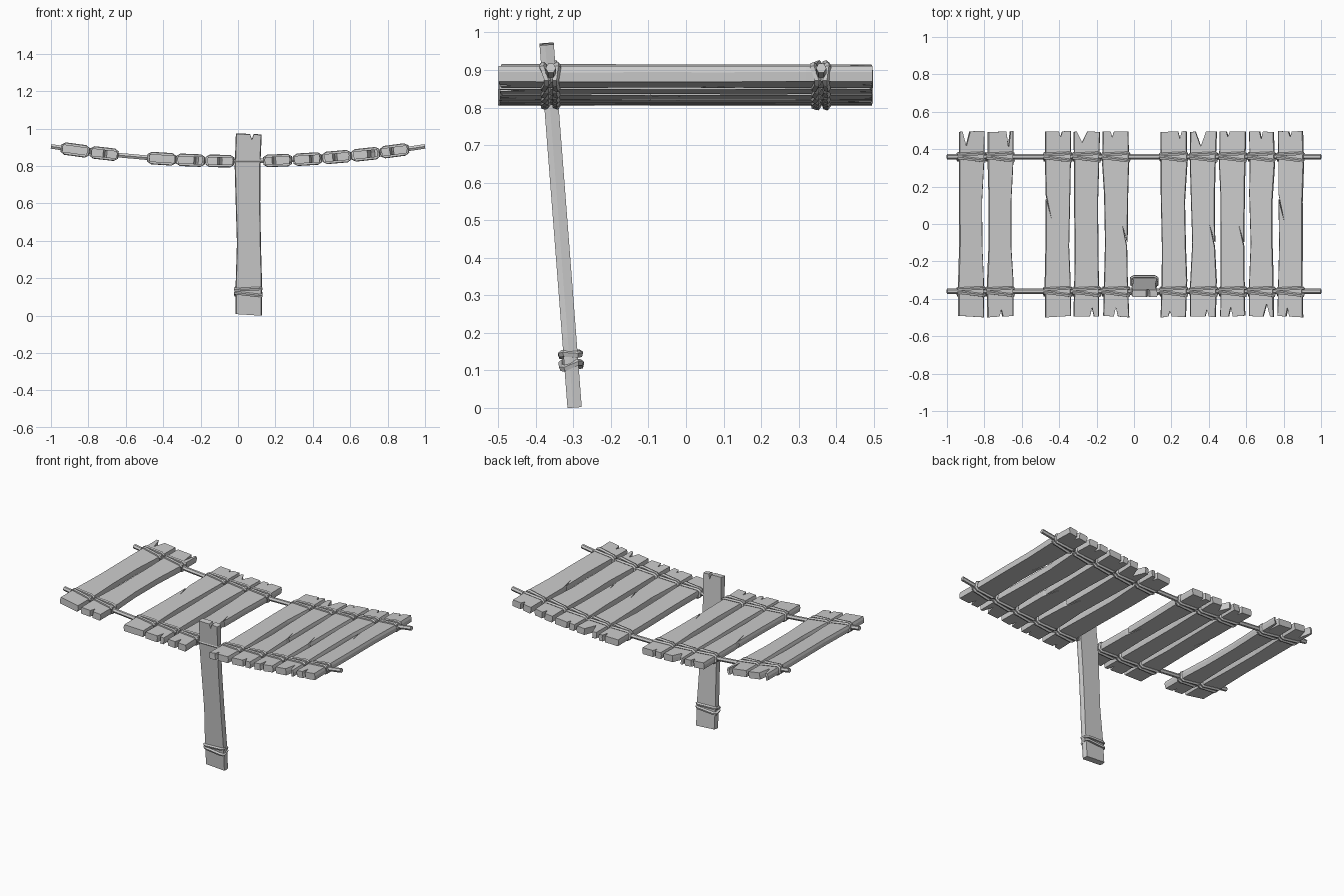
import bpy, math, random
from mathutils import Vector, Matrix

if "Cube" in bpy.data.objects:
    bpy.data.objects.remove(bpy.data.objects["Cube"])

random.seed(4)
ROPE_Y = 0.36


def sag(x):
    return 0.826 + 0.079 * x * x


def mesh_object(name, verts, faces):
    me = bpy.data.meshes.new(name)
    me.from_pydata([tuple(v) for v in verts], [], faces)
    me.update()
    ob = bpy.data.objects.new(name, me)
    bpy.context.collection.objects.link(ob)
    return ob


# Low-poly tube swept along a path lying mostly in the xz plane
def tube(name, path, r, sides=6, closed=False, mat=Matrix()):
    n = len(path)
    pts = [Vector(p) for p in path]
    verts, faces = [], []
    for i, p in enumerate(pts):
        a = pts[(i - 1) % n] if closed or i > 0 else p
        b = pts[(i + 1) % n] if closed or i < n - 1 else p
        t = (b - a).normalized()
        side = Vector((0, 1, 0))
        nor = t.cross(side).normalized()
        for k in range(sides):
            ang = 2 * math.pi * k / sides
            verts.append(mat @ (p + r * (side * math.cos(ang) + nor * math.sin(ang))))
    for i in range(n if closed else n - 1):
        j = (i + 1) % n
        for k in range(sides):
            m = (k + 1) % sides
            faces.append((i * sides + k, i * sides + m, j * sides + m, j * sides + k))
    if not closed:
        faces += [tuple(range(sides))[::-1], tuple(range((n - 1) * sides, n * sides))]
    return mesh_object(name, verts, faces)


# Worn plank: wavy outline with notched ends and an optional side split
def plank(name, mat, top, bottom, split=0, half=0.495, thick=0.021):
    j = lambda s=0.005: random.uniform(-s, s)
    right = [(0.068 + j(0.003), -half + j()), (0.067 + j(), -0.3), (0.062 + j(), -0.12)]
    if split > 0:
        right += [(0.034, 0.0), (0.062, -0.095)]
    right += [(0.061 + j(), 0.12), (0.068 + j(), 0.32), (0.068 + j(0.003), half + j())]
    left = [(-0.068 + j(0.003), half + j()), (-0.067 + j(), 0.31), (-0.064 + j(), 0.16)]
    if split < 0:
        left += [(-0.034, 0.02), (-0.064, 0.13)]
    left += [(-0.061 + j(), -0.1), (-0.067 + j(), -0.32), (-0.068 + j(0.003), -half + j())]

    def notch(spec, s):
        if not spec:
            return []
        u, w, d = spec
        return [(u + s * w, s * half), (u, s * (half - d)), (u - s * w, s * half)]

    out = right + notch(top, 1) + left + notch(bottom, -1)
    n = len(out)
    verts = []
    for z, s in ((-thick, 0.95), (0.004, 1.02), (thick, 0.96)):
        verts += [mat @ Vector((x * s, y, z)) for x, y in out]
    faces = [tuple(range(n))[::-1], tuple(range(2 * n, 3 * n))]
    for lay in (0, n):
        for i in range(n):
            k = (i + 1) % n
            faces.append((lay + i, lay + k, lay + n + k, lay + n + i))
    return mesh_object(name, verts, faces)


# Two turns of rope lashed around a plank, the second one slanted
def lashing(name, mat, y):
    w, t = 0.068, 0.021
    loop = [(-w, t * 0.8), (-w * 0.8, t + 0.003), (w * 0.8, t + 0.003), (w, t * 0.8),
            (w, -t * 0.8), (w * 0.8, -t - 0.003), (-w * 0.8, -t - 0.003), (-w, -t * 0.8)]
    for i, (off, slope) in enumerate(((0.014, 0.05), (-0.014, -0.12))):
        path = [(x, y + off + slope * x * (1 if z > 0 else -0.6), z) for x, z in loop]
        tube(f"{name}_{i + 1}", path, 0.010, 5, True, mat)


# Deck planks: centre x, far-end notch, near-end notch, side split
deck = [
    (-0.870, (-0.03, 0.022, 0.08), None, 0),
    (-0.716, (0.045, 0.012, 0.09), (0.005, 0.010, 0.04), 0),
    (-0.408, (0.015, 0.010, 0.03), None, -1),
    (-0.254, (-0.025, 0.030, 0.06), (0.03, 0.012, 0.05), 0),
    (-0.097, (-0.02, 0.010, 0.03), (0.0, 0.012, 0.05), 1),
    (0.212, (0.035, 0.010, 0.04), (-0.02, 0.010, 0.03), 0),
    (0.372, (-0.015, 0.030, 0.08), (0.02, 0.010, 0.04), 1),
    (0.528, (-0.025, 0.010, 0.03), (-0.01, 0.012, 0.05), 1),
    (0.682, (0.0, 0.010, 0.04), (0.03, 0.020, 0.07), 0),
    (0.837, (0.0, 0.010, 0.03), (-0.015, 0.010, 0.05), -1),
]
for i, (x, top, bottom, split) in enumerate(deck):
    tilt = Matrix.Rotation(-math.atan(0.158 * x), 4, 'Y')
    mat = Matrix.Translation((x, 0, sag(x))) @ tilt
    plank(f"deck_plank_{i + 1}", mat, top, bottom, split)
    for s, label in ((-1, "near"), (1, "far")):
        lashing(f"{label}_lashing_{i + 1}", mat, s * ROPE_Y)

# Two sagging ropes
xs = [-1 + k / 8 for k in range(17)]
for s, label in ((-1, "near_rope"), (1, "far_rope")):
    tube(label, [(x, s * ROPE_Y, sag(x)) for x in xs], 0.014)

# Loose plank hanging from the near rope
up = Vector((0, -0.075, 0.975)).normalized()
right = Vector((1, 0, 0))
hang = Matrix((right, up, right.cross(up))).transposed().to_4x4()
hang = Matrix.Translation((0.055, -0.334, 0.488)) @ hang
plank("hanging_plank", hang, (0.02, 0.010, 0.03), None, 0, 0.484, 0.019)
lashing("hanging_lashing", hang, -0.36)

# Rope strand crossing the front of the hanging plank
tube("hanging_strand", [(-0.03, -0.365, 0.826), (-0.01, -0.374, 0.826),
                        (0.12, -0.374, 0.826), (0.14, -0.365, 0.826)], 0.009)
